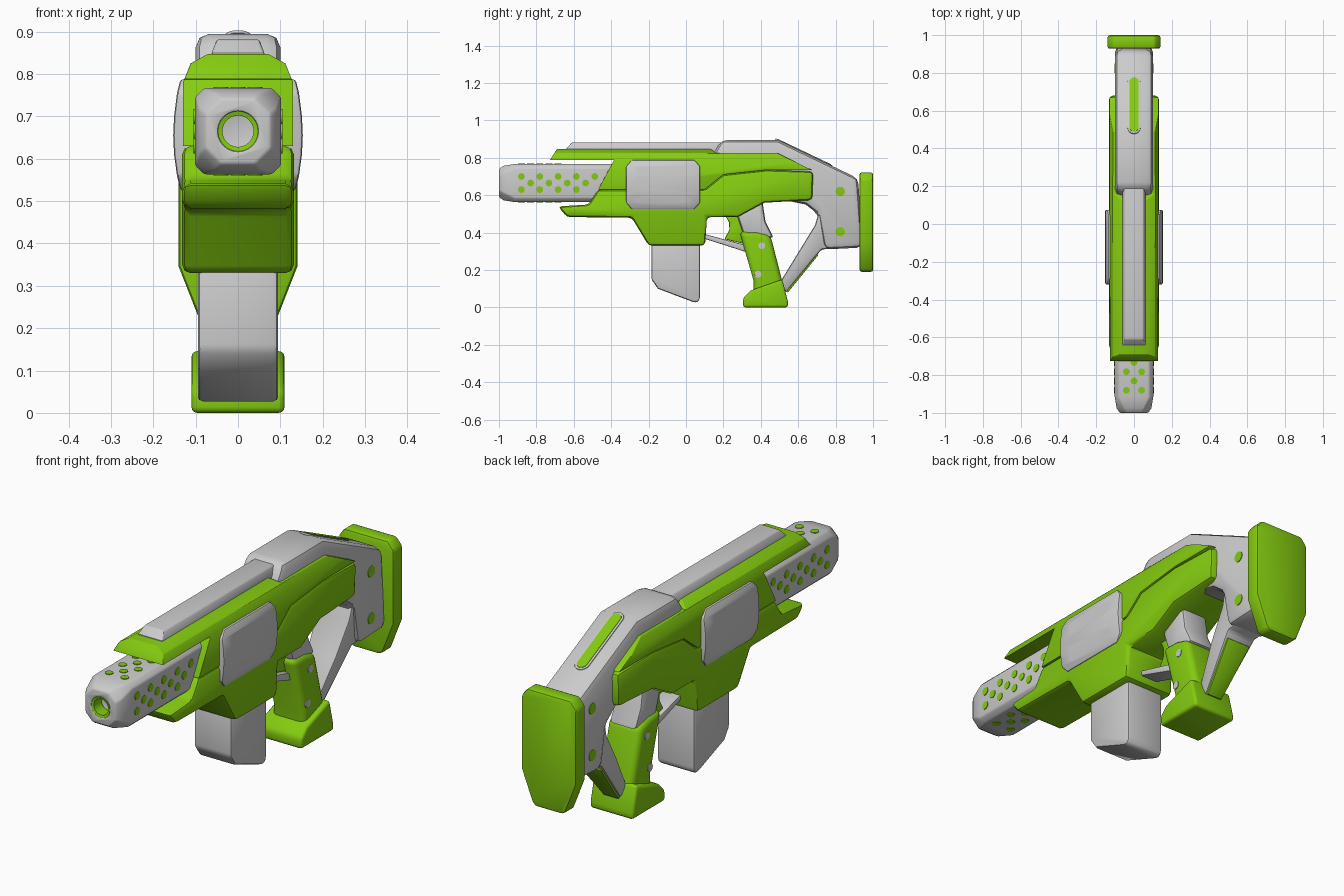
import bpy, bmesh
from math import pi, sin, cos, atan2, copysign
from mathutils import Matrix, Vector

if "Cube" in bpy.data.objects:
    bpy.data.objects.remove(bpy.data.objects["Cube"])

SIDE = Matrix(((0, 0, 1, 0), (1, 0, 0, 0), (0, 1, 0, 0), (0, 0, 0, 1)))  # (u,v) -> (y,z)
GREEN = bpy.data.materials.new("green")
GREEN.diffuse_color = (0.23, 0.6, 0.005, 1)
GREEN.use_nodes = True
GREEN.node_tree.nodes["Principled BSDF"].inputs["Base Color"].default_value = GREEN.diffuse_color


def finish(name, bm, mat=None, bevel=0, seg=2):
    bmesh.ops.recalc_face_normals(bm, faces=bm.faces)
    me = bpy.data.meshes.new(name)
    bm.to_mesh(me)
    bm.free()
    ob = bpy.data.objects.new(name, me)
    bpy.context.collection.objects.link(ob)
    if mat:
        me.materials.append(mat)
    if bevel:
        m = ob.modifiers.new("bevel", 'BEVEL')
        m.width, m.segments, m.limit_method, m.angle_limit = bevel, seg, 'ANGLE', 0.6
    return ob


def width_at(z, sections):
    if z <= sections[0][0]:
        return sections[0][1]
    for (z0, w0), (z1, w1) in zip(sections, sections[1:]):
        if z <= z1:
            return w0 + (w1 - w0) * (z - z0) / (z1 - z0)
    return sections[-1][1]


def slab(name, pts, half, mat=None, matrix=SIDE, sections=(), bevel=0.01, seg=2):
    """Extruded outline; sections give half width at heights."""
    bm = bmesh.new()
    face = bm.faces.new([bm.verts.new((u, v, -half)) for u, v in pts])
    ext = bmesh.ops.extrude_face_region(bm, geom=[face])['geom']
    bmesh.ops.translate(bm, vec=(0, 0, 2 * half),
                        verts=[g for g in ext if isinstance(g, bmesh.types.BMVert)])
    bm.transform(matrix)
    for z, w in sections[1:-1]:
        bmesh.ops.bisect_plane(bm, geom=bm.verts[:] + bm.edges[:] + bm.faces[:],
                               plane_co=(0, 0, z), plane_no=(0, 0, 1))
    if sections:
        for v in bm.verts:
            v.co.x = copysign(width_at(v.co.z, sections), v.co.x)
    return finish(name, bm, mat, bevel, seg)


def loft(name, rings, mat=None, caps=True, bevel=0):
    bm = bmesh.new()
    rows = [[bm.verts.new(p) for p in r] for r in rings]
    n = len(rows[0])
    for a, b in zip(rows, rows[1:]):
        for i in range(n):
            bm.faces.new((a[i], a[(i + 1) % n], b[(i + 1) % n], b[i]))
    if caps:
        bm.faces.new(rows[0])
        bm.faces.new(rows[-1])
    return finish(name, bm, mat, bevel)


def capsule(u, v, length, r, n=8):
    return [(u + copysign(length, cos(a)) + r * cos(a), v + r * sin(a))
            for s in (0, pi) for a in [s - pi / 2 + 1e-4 + (pi - 2e-4) * i / n for i in range(n + 1)]]


def dots(name, spots, r, mat=None):
    """Thin discs at (position, normal)."""
    bm = bmesh.new()
    for pos, nrm in spots:
        rot = Vector(nrm).to_track_quat('Z', 'Y').to_matrix().to_4x4()
        bmesh.ops.create_cone(bm, cap_ends=True, segments=16, radius1=r, radius2=r,
                              depth=0.006, matrix=Matrix.Translation(pos) @ rot)
    finish(name, bm, mat)


def side_dots(name, x, yz, r, mat=None):
    dots(name, [((s * x, y, z), (s, 0, 0)) for y, z in yz for s in (1, -1)], r, mat)


def cut(ob, cutter):
    m = ob.modifiers.new("cut", 'BOOLEAN')
    m.operation, m.object, m.solver = 'DIFFERENCE', cutter, 'EXACT'
    cutter.hide_render = True
    cutters.append(cutter)
    ob.modifiers.move(len(ob.modifiers) - 1, 0)


cutters = []

# Body shells, split by the side groove
slab("upper_body", [(-.727, .788), (-.69, .847), (.13, .847), (.16, .826), (.487, .826),
     (.672, .735), (.43, .735), (.2, .71), (.1, .63), (-.47, .63), (-.385, .788)], .13, GREEN,
     sections=[(.63, .13), (.78, .13), (.825, .112), (.847, .072)], bevel=.012)
slab("lower_body", [(-.47, .63), (.1, .63), (.2, .71), (.43, .735), (.68, .727), (.675, .574),
     (.42, .56), (.278, .483), (.112, .483), (.102, .33), (-.2, .33), (-.29, .48),
     (-.636, .483), (-.684, .54), (-.52, .55)], .132, GREEN, bevel=.02)

# Barrel with bored muzzle and green vents
BZ = .665


def square_ring(y, h, c):
    q = [(h, h - c), (h - c, h), (c - h, h), (-h, h - c), (-h, c - h), (c - h, -h), (h - c, -h), (h, c - h)]
    return [(x, y, BZ + z) for x, z in q]


def circle(r, y, n=24):
    return [(r * cos(2 * pi * i / n), y, BZ + r * sin(2 * pi * i / n)) for i in range(n)]


barrel = loft("barrel", [square_ring(-.3, .102, .022), square_ring(-.915, .102, .022),
              square_ring(-.975, .092, .04), square_ring(-1, .076, .036)], bevel=.006)
cut(barrel, loft("muzzle_cutter", [circle(.047, -1.1), circle(.047, -.93)]))
loft("muzzle_liner", [circle(.0475, -.94), circle(.0475, -.999), circle(.037, -.996),
     circle(.037, -.94)], GREEN, caps=False)
outer = [-.88, -.782, -.684, -.586, -.488]
inner = [-.831, -.733, -.635, -.537]
side_dots("side_vents", .102, [(y, BZ + .035) for y in outer] + [(y, BZ) for y in inner]
          + [(y, BZ - .035) for y in outer[:4]], .018, GREEN)
dots("top_and_bottom_vents", [((x, y, BZ + s * .102), (0, 0, s)) for s in (1, -1)
     for x, ys in ((-.04, outer[:3]), (.04, outer[:3]), (0, inner[:2])) for y in ys], .018, GREEN)

# Bulged chamber panel with two slots showing the body
panel = slab("chamber_panel", [(-.32, .56), (-.29, .525), (.045, .525), (.075, .56), (.075, .755),
             (.045, .788), (-.29, .788), (-.32, .755)], .15, bevel=.008,
             sections=[(.525, .136), (.56, .144), (.61, .151), (.655, .153), (.70, .151),
                       (.755, .144), (.788, .136)])
for z in (.721, .585):
    cut(panel, slab("slot_cutter", capsule(-.126, z, .1, .031), .3, bevel=0))

# Top rail
slab("top_rail", [(-.64, .83), (-.64, .85), (-.61, .882), (.365, .882), (.365, .83)], .06,
     sections=[(.83, .062), (.85, .062), (.882, .05)], bevel=.006)

# Stock, butt plate and its details
slab("stock", [(.14, .7), (.14, .81), (.19, .895), (.49, .895), (.92, .69), (.945, .32),
     (.74, .31), (.705, .5), (.64, .55), (.4, .6)], .1, bevel=.032, seg=2)
butt = [(.11, .722), (.14, .685), (.14, .345), (.085, .205), (.068, .19)]
slab("butt_plate", butt + [(-x, z) for x, z in reversed(butt)], .036, GREEN,
     Matrix.Translation((0, .964, 0)) @ Matrix.Rotation(pi / 2, 4, 'X'), bevel=.012)
tilt = Matrix.Translation((0, .63, .828)) @ Matrix.Rotation(-atan2(.205, .43), 4, 'X') \
    @ Matrix.Rotation(pi / 2, 4, 'Z')
slab("stock_slot_rim", capsule(0, 0, .135, .034), .004, None, tilt, bevel=.002)
slab("stock_slot", capsule(0, 0, .135, .024), .006, GREEN, tilt, bevel=0)
side_dots("stock_studs", .1, [(.825, .62), (.825, .405)], .025, GREEN)

# Strut from stock to grip foot, with green rear strip
slab("stock_strut", [(.71, .51), (.80, .50), (.80, .315), (.725, .31), (.695, .275), (.535, .08),
     (.50, .13), (.69, .44)], .08, sections=[(.08, .045), (.3, .075), (.51, .088)], bevel=.012)
slab("strut_strip", [(.708, .28), (.545, .08), (.53, .088), (.694, .292)], .05, GREEN,
     sections=[(.08, .038), (.29, .062)], bevel=.002)

# Pistol grip
slab("grip_neck", [(.27, .5), (.38, .6), (.41, .56), (.425, .46), (.47, .37), (.31, .38)], .07,
     bevel=.02)
slab("grip", [(.285, .408), (.38, .405), (.452, .385), (.535, .06), (.36, .05), (.362, .14)],
     .085, GREEN, bevel=.03, seg=4)
slab("grip_foot", [(.305, 0), (.305, .05), (.345, .09), (.515, .15), (.545, .03), (.545, 0)],
     .11, GREEN, bevel=.014, seg=3)
side_dots("grip_pins", .085, [(.405, .33), (.385, .177)], .018)

# Trigger and guard
slab("trigger", [(.205, .5), (.23, .455), (.232, .415), (.205, .365), (.31, .34), (.31, .5)],
     .03, GREEN, bevel=.006)
slab("trigger_guard", [(.09, .395), (.2, .365), (.315, .335), (.325, .295), (.2, .335), (.09, .37)],
     .045, bevel=.006)

# Magazine
slab("magazine", [(-.185, .36), (-.185, .15), (-.15, .1), (.035, .03), (.06, .025), (.075, .045),
     (.075, .36)], .095, bevel=.012)

# Apply modifiers, drop cutters, shade
for ob in bpy.data.objects:
    ob.select_set(True)
bpy.context.view_layer.objects.active = barrel
bpy.ops.object.convert(target='MESH')
for c in cutters:
    bpy.data.objects.remove(c)
for ob in bpy.data.objects:
    ob.select_set(True)
bpy.context.view_layer.objects.active = barrel
bpy.ops.object.shade_smooth_by_angle(angle=0.6)
